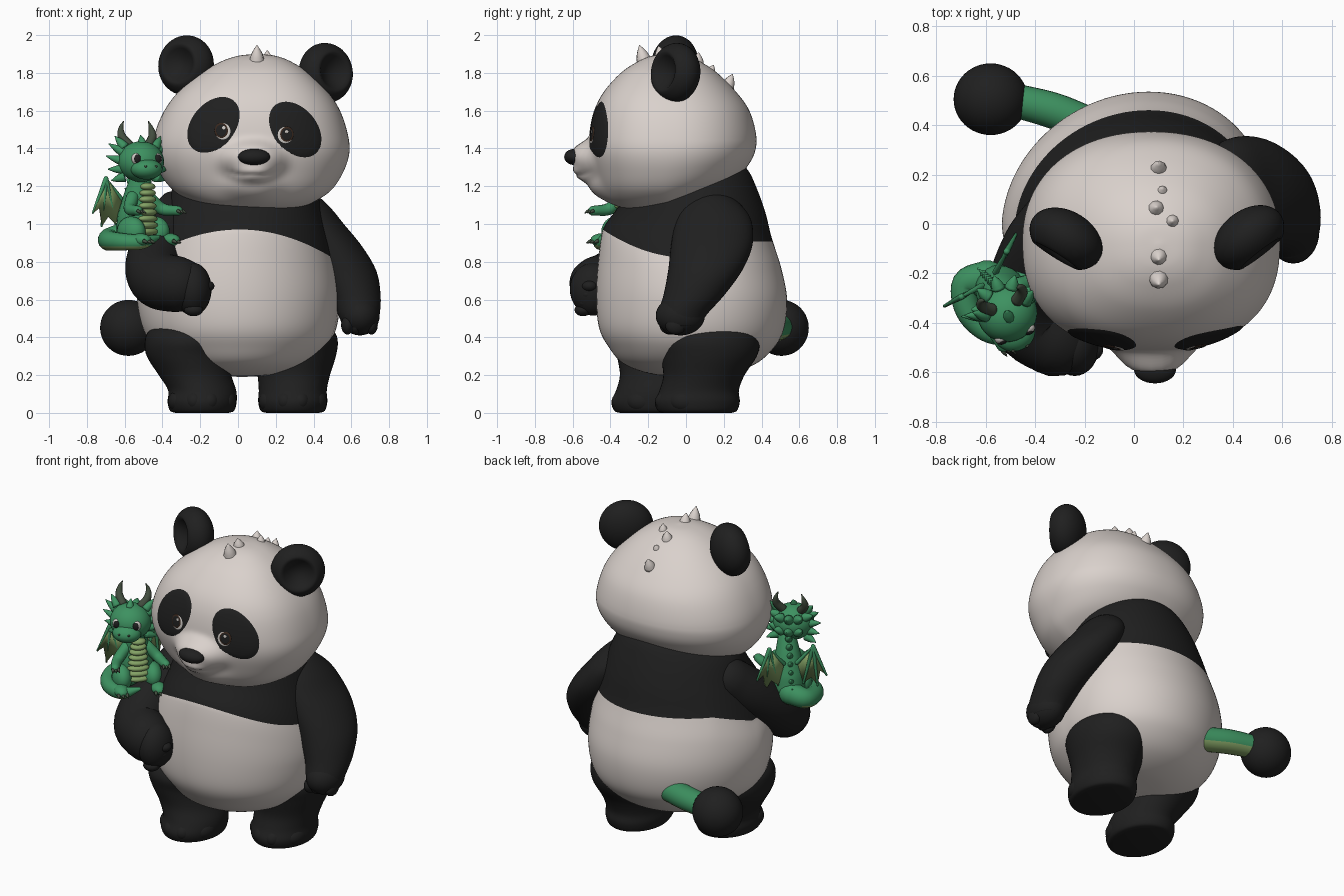
import bpy, bmesh
from math import sin, cos, pi, radians, exp, copysign
from mathutils import Vector, Matrix
from mathutils.bvhtree import BVHTree

cube = bpy.data.objects.get("Cube")
if cube:
    bpy.data.objects.remove(cube, do_unlink=True)


def material(name, *rgb):
    m = bpy.data.materials.new(name)
    m.use_nodes = True
    m.diffuse_color = (*rgb, 1)
    m.node_tree.nodes["Principled BSDF"].inputs["Base Color"].default_value = (*rgb, 1)
    return m


WHITE = material("white fur", .7, .64, .605)
BLACK = material("black fur", .014, .014, .014)
GREEN = material("dragon green", .047, .285, .118)
CREAM = material("dragon belly", .23, .36, .13)
HORN = material("dark horn", .055, .075, .05)
EYE = material("eye white", .6, .57, .54)
IRIS = material("brown iris", .04, .02, .012)
IDENTITY = Matrix.Identity(4)


def finish(bm, name, mats, frame=IDENTITY, rule=None):
    """Turn a bmesh into a smooth object; rule(face) picks the colour."""
    bm.transform(frame)
    bmesh.ops.recalc_face_normals(bm, faces=bm.faces)
    bm.faces.index_update()
    bm.normal_update()
    for f in bm.faces:
        f.smooth = True
        if rule:
            f.material_index = rule(f)
    mesh = bpy.data.meshes.new(name)
    bm.to_mesh(mesh)
    bm.free()
    for m in mats:
        mesh.materials.append(m)
    ob = bpy.data.objects.new(name, mesh)
    bpy.context.collection.objects.link(ob)
    return ob


def spline(points, steps):
    """Catmull-Rom resampling of tuples of any length."""
    p = [Vector(q) for q in points]
    p = [2 * p[0] - p[1]] + p + [2 * p[-1] - p[-2]]
    out = []
    for a, b, c, d in zip(p, p[1:], p[2:], p[3:]):
        for k in range(steps):
            t = k / steps
            out.append(b + t / 2 * ((c - a) + t * ((2 * a - 5 * b + 4 * c - d) + t * (3 * (b - c) + d - a))))
    return out + [p[-2]]


def skin(name, rings, mats, frame=IDENTITY, rule=None):
    bm = bmesh.new()
    rows = [[bm.verts.new(v) for v in ring] for ring in rings]
    n = len(rows[0])
    for lo, hi in zip(rows, rows[1:]):
        for j in range(n):
            bm.faces.new((lo[j], lo[(j + 1) % n], hi[(j + 1) % n], hi[j]))
    bm.faces.new(rows[0])
    bm.faces.new(rows[-1])
    return finish(bm, name, mats, frame, rule)


def loft(sections, n=72, steps=5, front=1, back=1):
    """Horizontal rings from (z, centre x, centre y, radius x, radius y); front/back < 1 make them squarer."""
    rings = []
    for z, cx, cy, rx, ry in spline(sections, steps):
        ring = []
        for j in range(n):
            c, s = cos(2 * pi * j / n), sin(2 * pi * j / n)
            e = front if s < 0 else back
            ring.append(Vector((cx + max(rx, .004) * copysign(abs(c) ** e, c),
                                cy + max(ry, .004) * copysign(abs(s) ** e, s), z)))
        rings.append(ring)
    return rings


def tube(name, points, mats, frame=IDENTITY, n=24, steps=6, dome=True, rule=None):
    """Round limb through (x, y, z, radius) points, with domed ends."""
    path = [(Vector(q[:3]), max(q[3], .001)) for q in spline(points, steps)]
    if dome:
        for end, near in ((0, 1), (-1, -2)):
            c, r = path[end]
            d = (c - path[near][0]).normalized()
            caps = [(c + d * r * sin(a), r * cos(a)) for a in (.4, .8, 1.2, 1.5)]
            path = caps[::-1] + path if end == 0 else path + caps
    rings, side = [], None
    for i, (c, r) in enumerate(path):
        d = (path[min(i + 1, len(path) - 1)][0] - path[max(i - 1, 0)][0]).normalized()
        side = d.orthogonal() if side is None else side - d * side.dot(d)
        side.normalize()
        up = d.cross(side)
        rings.append([c + r * (side * cos(2 * pi * j / n) + up * sin(2 * pi * j / n)) for j in range(n)])
    return skin(name, rings, mats, frame, rule)


def blob(name, loc, scale, mat, frame=IDENTITY, n=32):
    bm = bmesh.new()
    bmesh.ops.create_uvsphere(bm, u_segments=n, v_segments=n // 2, radius=1)
    return finish(bm, name, [mat], frame @ Matrix.Translation(loc) @ Matrix.Diagonal((*scale, 1)))


def spike(name, base, tip, r, mat, frame=IDENTITY):
    b, t = Vector(base), Vector(tip)
    tube(name, [(*b, r), (*b.lerp(t, .5), r * .7), (*t, .002)], [mat], frame, 10, 3, False)


# Torso: white belly with a black shoulder band that arches over the chest
rings = loft([(.19, .02, .02, .01, .01), (.205, .01, .02, .2, .2), (.26, .01, .02, .35, .35),
              (.35, .01, .03, .455, .44), (.45, .005, .03, .51, .49), (.6, 0, .03, .535, .505),
              (.75, 0, .02, .525, .485), (.9, .01, .01, .485, .445), (1.05, .02, .03, .43, .39),
              (1.2, .03, .035, .37, .335), (1.3, .04, .03, .29, .285), (1.35, .05, .02, .2, .2)], 96, 8)
BAND = .88
split = min(range(len(rings)), key=lambda i: abs(rings[i][0].z - BAND))
for ring in rings:
    weight = max(0, 1 - abs(ring[0].z - BAND) / .3)
    for j, v in enumerate(ring):
        s = sin(2 * pi * j / len(ring))
        edge = .82 + (.15 * s * s if s < 0 else .085 * min(1, 1.8 * s))
        v.z += weight * (edge - BAND)
        v.x += .11 * max(0, v.y)
skin("torso", rings, [WHITE, BLACK], rule=lambda f: int(f.index // 96 >= split))

# Head with muzzle, chin and mouth crease pushed out of the face
rings = loft([(1.06, .08, -.1, .01, .01), (1.075, .08, -.1, .2, .19), (1.11, .08, -.095, .31, .29),
              (1.18, .075, -.08, .42, .365), (1.28, .07, -.07, .49, .415), (1.38, .07, -.07, .52, .44),
              (1.48, .07, -.07, .51, .44), (1.6, .075, -.075, .465, .41), (1.7, .08, -.085, .395, .35),
              (1.8, .09, -.09, .285, .255), (1.86, .095, -.09, .185, .165), (1.89, .1, -.09, .1, .09),
              (1.9, .1, -.09, .01, .01)], 128, 11, .83, .92)


def swell(dx, dz, rx, rz, power):
    return exp(-((dx / rx) ** 2 + (dz / rz) ** 2) ** power)


for v in (v for ring in rings for v in ring):
    if v.y < -.1:
        dx = v.x - .08
        smile = 1.25 + 2 * dx * dx + .015 * exp(-(dx / .03) ** 2)
        crease = .014 * exp(-((v.z - smile) / .011) ** 2 - (dx / .12) ** 6)
        v.y -= .095 * swell(dx, v.z - 1.335, .155, .1, 2.2) + .06 * swell(dx, v.z - 1.2, .14, .085, 1.5) - crease
    else:
        v.z += .25 * min(1, max(0, (1.45 - v.z) / .34)) * (v.y + .1)
head = skin("head", rings, [WHITE])
bvh = BVHTree.FromPolygons([v.co for v in head.data.vertices], [p.vertices for p in head.data.polygons])
blob("nose", (.085, -.59, 1.355), (.085, .055, .043), BLACK)


def decal(name, x, z, rx, rz, tilt, lift, mat):
    """Thin elliptical patch laid onto the front of the head."""
    bm, rows, n = bmesh.new(), [], 48
    for k in range(9):
        row = []
        for j in range(n):
            a, q = 2 * pi * j / n, max(k / 8, .01)
            u, w = rx * q * cos(a), rz * q * sin(a)
            origin = Vector((x + u * cos(tilt) - w * sin(tilt), -2, z + u * sin(tilt) + w * cos(tilt)))
            hit, normal, _, _ = bvh.ray_cast(origin, Vector((0, 1, 0)))
            normal = normal if normal.y < 0 else -normal
            row.append(bm.verts.new(hit + normal * (lift if k < 8 else lift - .006)))
        rows.append(row)
    bm.faces.new(rows[0])
    for lo, hi in zip(rows, rows[1:]):
        for j in range(n):
            bm.faces.new((lo[j], lo[(j + 1) % n], hi[(j + 1) % n], hi[j]))
    finish(bm, name, [mat])


for label, s, px, pz, ex, ez in (("right", 1, -.13, 1.525, -.08, 1.49), ("left", -1, .303, 1.5, .25, 1.47)):
    decal(label + "_eye_patch", px, pz, .175, .12, s * radians(50), .004, BLACK)
    decal(label + "_eye_white", ex, ez, .044, .047, 0, .006, EYE)
    decal(label + "_iris", ex - s * .007, ez + .004, .038, .043, 0, .0075, IRIS)
    decal(label + "_pupil", ex - s * .007, ez + .004, .031, .035, 0, .0085, BLACK)
    decal(label + "_glint", ex + .006, ez + .018, .01, .01, 0, .0095, EYE)

# Ears: cupped discs turned outward
for label, loc, facing in (("right", (-.275, -.06, 1.84), (-.52, -.84, .1)), ("left", (.465, -.055, 1.80), (.6, -.78, .1))):
    bm = bmesh.new()
    bmesh.ops.create_uvsphere(bm, u_segments=40, v_segments=28, radius=.159)
    for v in bm.verts:
        r = v.co.xy.length / .159
        front = v.co.z > 0
        v.co.z *= .7
        if front and r < .65:
            v.co.z -= .08 * (1 - (r / .65) ** 2)
    turn = Vector((0, 0, 1)).rotation_difference(Vector(facing)).to_matrix().to_4x4()
    finish(bm, label + "_ear", [BLACK], Matrix.Translation(loc) @ turn)

# Small bumps along the crown
for x, y, h, r in ((.1, .22, .045, .036), (.115, .13, .015, .025), (.09, .06, .04, .036),
                   (.155, .01, .035, .03), (.1, -.13, .045, .038), (.1, -.22, .07, .042)):
    top = bvh.ray_cast(Vector((x, y, 3)), Vector((0, 0, -1)))[0]
    spike("crown_spike", top - Vector((0, 0, .02)), top + Vector((0, .12 * y, h)), r, WHITE)

# Legs and toes
for label, foot, thigh, y in (("left", .29, .3, .06), ("right", -.19, -.265, -.17)):
    mid = (foot + thigh) / 2
    skin(label + "_leg", loft([(0, foot, y, .14, .18), (.012, foot, y, .17, .21), (.06, foot, y, .183, .225),
                               (.12, foot, y + .01, .18, .21), (.2, mid, y + .035, .192, .215),
                               (.3, thigh, y + .06, .218, .255), (.38, thigh, y + .06, .228, .27),
                               (.44, thigh, y + .065, .2, .235), (.49, thigh, y + .07, .1, .12)], 48), [BLACK])
    for k in range(4):
        u = k - 1.5
        blob(label + "_toe", (foot + u * .08, y - .145 + .038 * u * u, .062), (.06, .088, .061), BLACK)

# Left arm hangs at the side, right arm bends across the belly
skin("left_arm", loft([(1.18, .33, .12, .02, .02), (1.15, .34, .13, .08, .1), (1.08, .375, .14, .12, .17),
                       (1, .415, .145, .145, .205), (.88, .49, .135, .168, .215), (.75, .565, .1, .168, .195),
                       (.62, .62, .04, .135, .16), (.52, .64, -.02, .11, .13), (.46, .645, -.03, .09, .11)], 48), [BLACK])
blob("left_paw", (.645, -.03, .515), (.105, .13, .105), BLACK)
tube("right_arm", [(-.32, .02, 1.05, .13), (-.39, -.1, .93, .145), (-.445, -.27, .79, .15),
                   (-.42, -.4, .705, .152), (-.32, -.47, .68, .148)], [BLACK], n=40)
blob("right_paw", (-.24, -.49, .655), (.1, .125, .14), BLACK)
for k in range(4):
    blob("left_finger", (.58 + .042 * k, -.085 + .01 * k, .465), (.034, .055, .05), BLACK)
    blob("right_finger", (-.235 + .02 * k, -.545 + .012 * k, .545 + .042 * k), (.05, .045, .033), BLACK)

# Tail with a round tuft
tube("tail", [(-.05, .35, .43, .07), (-.2, .41, .44, .072), (-.33, .46, .45, .073), (-.48, .5, .455, .068)],
     [GREEN, CREAM], rule=lambda f: int(f.normal.z < -.55))
blob("tail_tuft", (-.58, .505, .45), (.15, .145, .148), BLACK, n=48)

# Little dragon, modelled facing forward, then turned onto the arm with its head looking forward
D = Matrix.Translation((-.53, -.28, .86)) @ Matrix.Rotation(radians(45), 4, "Z")
H = Matrix.Translation((-.54, -.285, .86)) @ Matrix.Rotation(radians(20), 4, "Z")
tube("dragon_body", [(0, .03, .09, .095), (0, .01, .18, .1), (0, 0, .28, .078), (0, -.03, .4, .052)], [GREEN], D)
for k in range(8):
    blob("dragon_belly_plate", (0, -.073, .1 + .034 * k), (.074 - .004 * k, .038, .021), CREAM, D, 16)
blob("dragon_head", (0, -.08, .47), (.122, .118, .108), GREEN, H)
blob("dragon_snout", (0, -.165, .43), (.085, .075, .055), GREEN, H)
tube("dragon_tail", [(0, .09, .08, .07), (-.08, .13, .06, .06), (-.15, .05, .05, .052), (-.155, -.06, .045, .045),
                     (-.1, -.14, .045, .037), (-.01, -.16, .07, .012)], [GREEN, CREAM], D, 16,
     rule=lambda f: int(f.normal.z < -.6))
for k in range(7):
    z = .1 + .05 * k
    spike("dragon_spine_spike", (0, .1 - .012 * k, z), (0, .145 - .012 * k, z + .03), .022, GREEN, D)
for k in range(9):
    a = pi * (.1 + .8 * (k % 5) / 4)
    z = .5 if k < 5 else .42
    d = Vector((cos(a), sin(a), .25))
    spike("dragon_nape_spike", Vector((0, -.06, z)) + d * .085, Vector((0, -.06, z + .01)) + d * .14, .03, GREEN, H)
spike("dragon_brow_spike", (0, -.1, .56), (0, -.07, .61), .025, GREEN, H)

for s, label in ((-1, "right"), (1, "left")):
    tube("dragon_%s_horn" % label, [(s * .05, -.05, .55, .026), (s * .085, -.02, .6, .023), (s * .085, 0, .645, .014),
                                    (s * .07, 0, .685, .002)], [HORN], H, 12, 4, False)
    blob("dragon_%s_eye" % label, (s * .06, -.168, .485), (.026, .022, .03), EYE, H, 20)
    blob("dragon_%s_pupil" % label, (s * .058, -.182, .485), (.02, .012, .024), BLACK, H, 16)
    blob("dragon_%s_nostril" % label, (s * .03, -.232, .445), (.008, .008, .006), HORN, H, 8)
    for z, reach, rise in ((.39, .15, -.02), (.43, .17, .0), (.47, .18, .03), (.515, .165, .05), (.545, .13, .06)):
        spike("dragon_%s_frill" % label, (s * .085, -.06, z), (s * reach, -.03, z + rise), .028, GREEN, H)
    hand = (s * .15, -.15, .21)
    tube("dragon_%s_arm" % label, [(s * .06, -.02, .28, .035), (s * .12, -.06, .22, .032), (*hand, .026)], [GREEN], D, 14)
    blob("dragon_%s_thigh" % label, (s * .09, -.04, .1), (.06, .09, .08), GREEN, D, 24)
    blob("dragon_%s_foot" % label, (s * .11, -.13, .055), (.045, .065, .035), GREEN, D, 20)
    for k in (-1, 0, 1):
        spike("dragon_%s_foot_claw" % label, (s * .11 + k * .024, -.18, .05), (s * .11 + k * .028, -.212, .04), .011, HORN, D)
        spike("dragon_%s_hand_claw" % label, Vector(hand) + Vector((k * .016, -.015, 0)),
              Vector(hand) + Vector((k * .02, -.042, -.012)), .01, HORN, D)
    # Wing: scalloped membrane with bones
    outline = [Vector((s * x, .07 + .3 * x, z)) for x, z in
               ((.04, .27), (.13, .38), (.205, .2), (.17, .225), (.155, .13), (.12, .18), (.075, .14))]
    bm = bmesh.new()
    bm.faces.new([bm.verts.new(v) for v in outline])
    wing = finish(bm, "dragon_%s_wing" % label, [CREAM], D)
    wing.modifiers.new("thickness", "SOLIDIFY").thickness = .008
    for a, b in ((0, 1), (1, 2), (1, 4), (1, 6)):
        tube("dragon_%s_wing_bone" % label, [(*outline[a], .013), (*outline[b], .006)], [GREEN], D, 10, 3)
